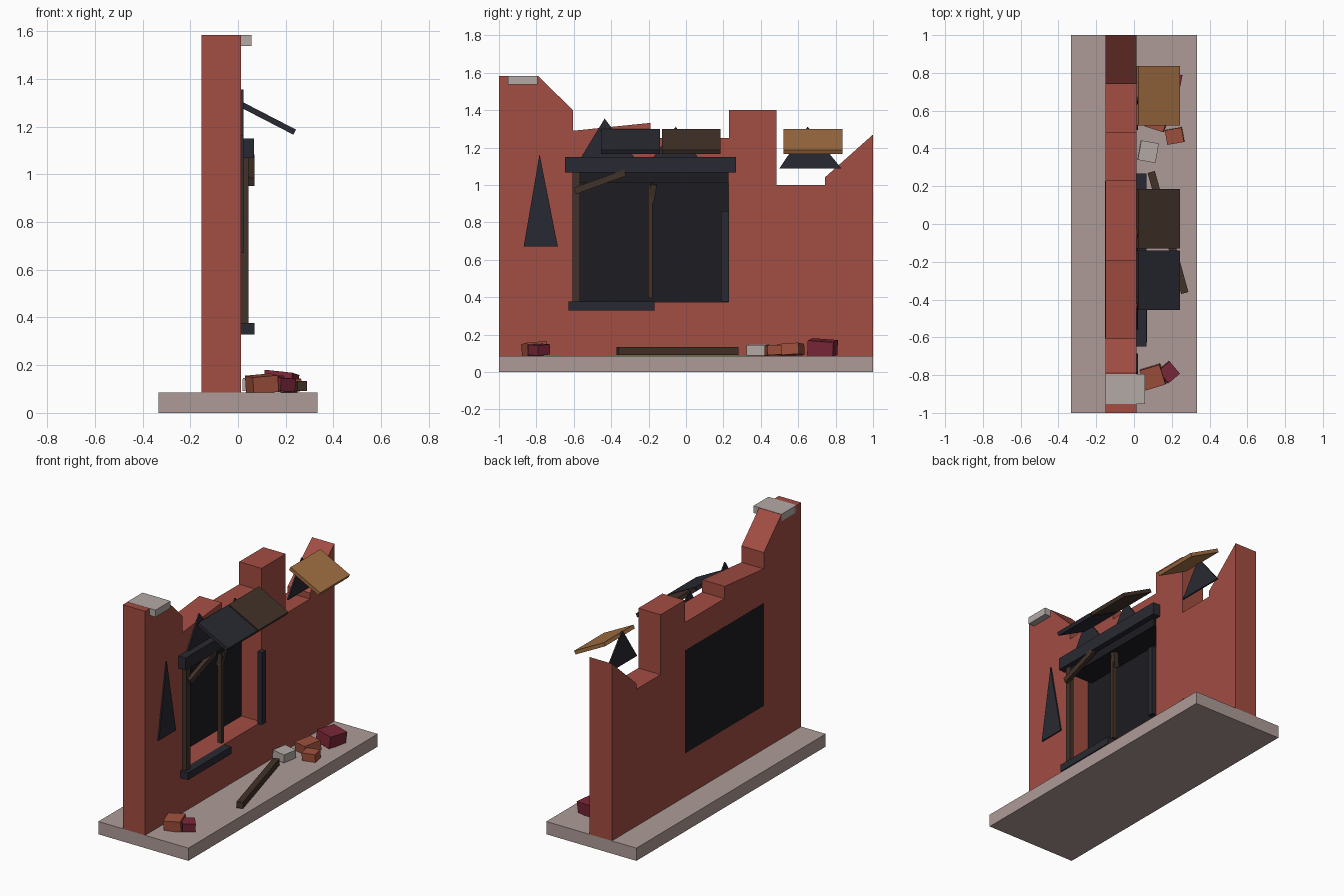
import bpy, bmesh
from math import radians
from mathutils import Euler

if "Cube" in bpy.data.objects:
    bpy.data.objects.remove(bpy.data.objects["Cube"])

COLORS = {
    "brick": (0.36, 0.075, 0.055), "stone": (0.42, 0.33, 0.31), "pale_stone": (0.45, 0.40, 0.38),
    "char": (0.022, 0.022, 0.032), "soot": (0.012, 0.012, 0.016), "burnt_wood": (0.055, 0.032, 0.022),
    "ochre": (0.36, 0.16, 0.055), "crimson": (0.20, 0.02, 0.04), "rubble": (0.34, 0.08, 0.045),
}
MATS = {}
for key, c in COLORS.items():
    MATS[key] = bpy.data.materials.new(key)
    MATS[key].diffuse_color = (*c, 1)


def finish(name, bm, mat):
    bmesh.ops.recalc_face_normals(bm, faces=bm.faces[:])
    me = bpy.data.meshes.new(name)
    bm.to_mesh(me)
    bm.free()
    me.materials.append(MATS[mat])
    ob = bpy.data.objects.new(name, me)
    bpy.context.collection.objects.link(ob)
    return ob


def block(name, center, size, mat, rot=(0, 0, 0)):
    """Box from centre, size and rotation in degrees."""
    bm = bmesh.new()
    bmesh.ops.create_cube(bm, size=1)
    bmesh.ops.scale(bm, vec=size, verts=bm.verts)
    ob = finish(name, bm, mat)
    ob.location = center
    ob.rotation_euler = Euler([radians(a) for a in rot])
    return ob


def span(name, x, y, z, mat):
    """Box from its x, y and z ranges."""
    return block(name, [(a + b) / 2 for a, b in (x, y, z)], [b - a for a, b in (x, y, z)], mat)


def slab(name, profile, x0, x1, mat):
    """Profile in the y-z plane, extruded along x."""
    bm = bmesh.new()
    face = bm.faces.new([bm.verts.new((x0, y, z)) for y, z in profile])
    ext = bmesh.ops.extrude_face_region(bm, geom=[face])["geom"]
    bmesh.ops.translate(bm, vec=(x1 - x0, 0, 0),
                        verts=[v for v in ext if isinstance(v, bmesh.types.BMVert)])
    return finish(name, bm, mat)


FRONT = 0.013  # street face of the wall

# Base
span("base_slab", (-0.333, 0.333), (-1, 1), (0, 0.085), "stone")

# Ruined wall with window opening
wall = slab("ruined_wall", [
    (-1, 0.084), (-1, 1.583), (-0.79, 1.583), (-0.605, 1.40), (-0.605, 1.29), (-0.19, 1.332),
    (-0.19, 1.25), (0.23, 1.25), (0.23, 1.40), (0.485, 1.40), (0.485, 1.0), (0.742, 1.0),
    (0.742, 1.04), (1, 1.27), (1, 0.084)], -0.152, FRONT, "brick")
cutter = span("window_cutter", (-0.3, 0.2), (-0.605, 0.228), (0.375, 1.062), "brick")
mod = wall.modifiers.new("window", "BOOLEAN")
mod.object, mod.operation, mod.solver = cutter, "DIFFERENCE", "EXACT"
bpy.context.view_layer.objects.active = wall
bpy.ops.object.modifier_apply(modifier=mod.name)
bpy.data.objects.remove(cutter)

# Coping stone
span("coping_stone", (-0.152, 0.057), (-0.952, -0.793), (1.537, 1.584), "pale_stone")

# Dark window back and charred frame
span("window_back", (-0.153, -0.134), (-0.605, 0.228), (0.375, 1.062), "soot")
span("window_header", (-0.134, 0.03), (-0.57, 0.228), (1.012, 1.068), "soot")
span("lintel", (FRONT, 0.067), (-0.648, 0.268), (1.068, 1.15), "char")
span("broken_sill", (FRONT, 0.07), (-0.628, -0.168), (0.328, 0.376), "char")
span("left_jamb", (FRONT, 0.045), (-0.606, -0.568), (0.375, 1.068), "burnt_wood")
span("right_jamb", (FRONT, 0.045), (0.188, 0.23), (0.378, 0.86), "char")
span("mullion", (-0.012, 0.02), (-0.202, -0.178), (0.395, 1.0), "burnt_wood")
block("mullion_stub", (0.005, -0.18, 0.955), (0.035, 0.032, 0.1), "burnt_wood", (-10, 12, 0))
block("fallen_brace", (0.055, -0.46, 1.017), (0.028, 0.285, 0.036), "burnt_wood", (20, 0, 0))

# Soot marks: left mark, then one above each awning board
for i, (y0, ya, y1, z0, z1) in enumerate([
        (-0.868, -0.783, -0.685, 0.67, 1.165), (-0.59, -0.435, -0.24, 1.10, 1.355),
        (-0.22, -0.055, 0.11, 1.085, 1.312), (0.498, 0.65, 0.832, 1.087, 1.312)]):
    slab(f"soot_mark_{i + 1}", [(y0, z0), (ya, z1), (y1, z0)], FRONT - 0.001, FRONT + 0.009, "char")

# Tilted awning boards
for i, (y, mat) in enumerate([(-0.297, "char"), (0.028, "burnt_wood"), (0.678, "ochre")]):
    block(f"awning_board_{i + 1}", (0.128, y, 1.233), (0.246, 0.315, 0.024), mat, (0, 27.3, 0))

# Rubble and fallen beam
block("fallen_beam", (0.18, -0.045, 0.113), (0.04, 0.665, 0.042), "burnt_wood", (0, 0, 15.5))
for i, (c, s, mat, r) in enumerate([
        ((0.10, -0.81, 0.122), (0.11, 0.11, 0.07), "rubble", (4, -5, 17)),
        ((0.183, -0.785, 0.12), (0.08, 0.085, 0.055), "crimson", (4, 3, 40)),
        ((0.075, 0.383, 0.118), (0.095, 0.105, 0.055), "pale_stone", (0, 2, -10)),
        ((0.215, 0.466, 0.116), (0.09, 0.078, 0.052), "rubble", (2, -3, 10)),
        ((0.125, 0.56, 0.12), (0.105, 0.12, 0.06), "rubble", (4, -4, -18)),
        ((0.18, 0.73, 0.13), (0.12, 0.14, 0.08), "crimson", (-4, 6, -12))]):
    block(f"rubble_{i + 1}", c, s, mat, r)

for m in bpy.data.materials:
    if m.users and not m.is_grease_pencil:
        m.use_nodes = True
        m.node_tree.nodes["Principled BSDF"].inputs["Base Color"].default_value = m.diffuse_color
